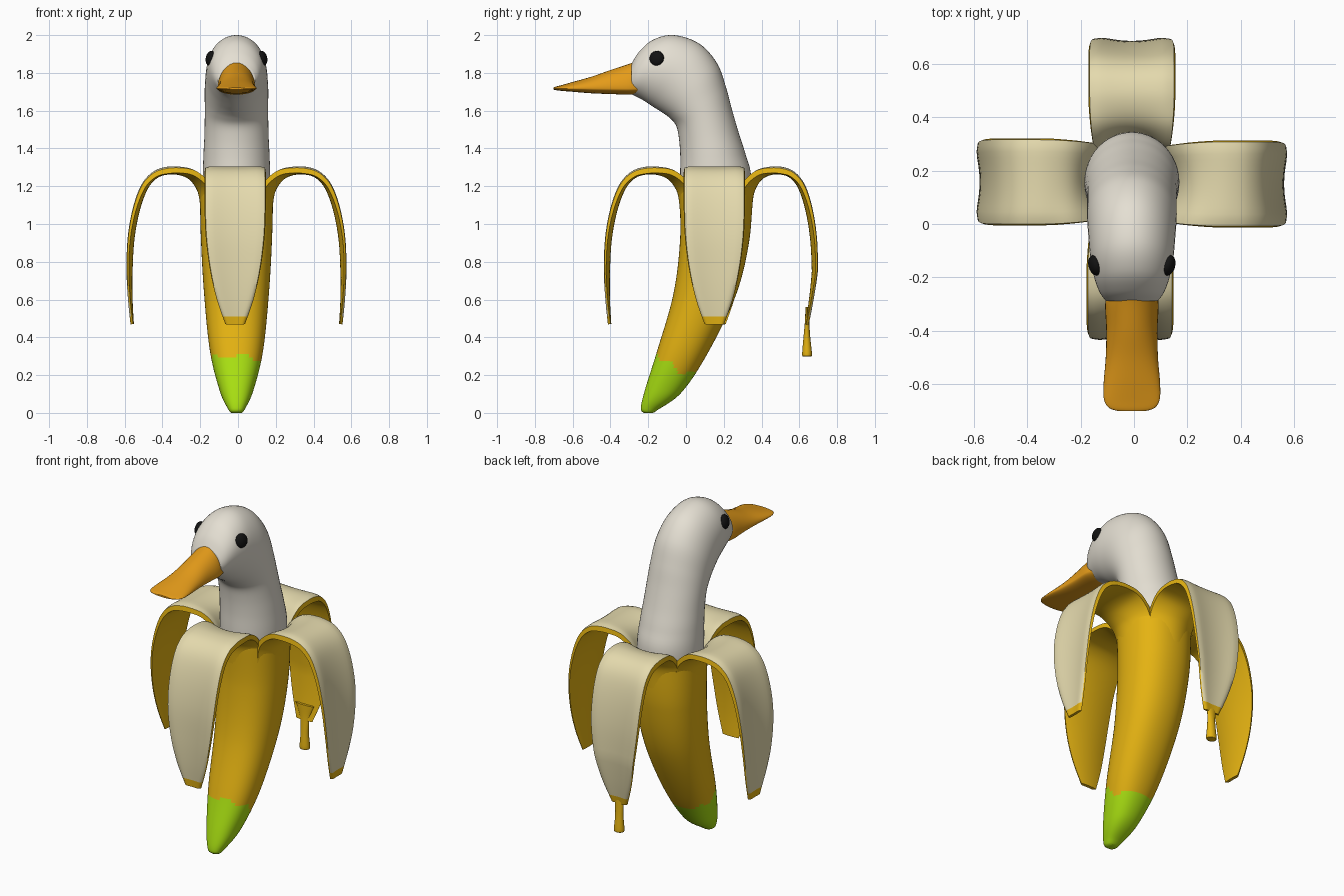
import bpy, bmesh, math
from mathutils import Vector

if "Cube" in bpy.data.objects:
    bpy.data.objects.remove(bpy.data.objects["Cube"])

def mat(name, r, g, b):
    m = bpy.data.materials.new(name)
    m.diffuse_color = (r, g, b, 1)
    m.use_nodes = True
    m.node_tree.nodes["Principled BSDF"].inputs["Base Color"].default_value = m.diffuse_color
    return m

YELLOW = mat("peel yellow", .78, .45, .006)
CREAM = mat("peel cream", .78, .70, .42)
GREEN = mat("unripe green", .40, .75, .006)
WHITE = mat("feather white", .78, .74, .65)
ORANGE = mat("beak orange", .78, .33, .01)
BLACK = mat("eye black", .006, .006, .006)
X0 = -.008          # slight sideways offset of the body
YC = .158           # centre of the peel opening

def smooth(rows, n):
    """Catmull-Rom interpolation of tuples, n steps per span."""
    out = []
    for i in range(len(rows) - 1):
        p0, p1 = rows[max(i - 1, 0)], rows[i]
        p2, p3 = rows[i + 1], rows[min(i + 2, len(rows) - 1)]
        for k in range(n):
            t = k / n
            out.append(tuple(.5 * (2*b + (c - a)*t + (2*a - 5*b + 4*c - d)*t*t
                                   + (3*b - a - 3*c + d)*t**3)
                             for a, b, c, d in zip(p0, p1, p2, p3)))
    out.append(rows[-1])
    return out

def loft(name, rings, mats, rule=None, angle=50):
    """Skin closed rings, cap both ends, colour faces by rule(centre, row, column)."""
    bm = bmesh.new()
    vs = [[bm.verts.new(p) for p in ring] for ring in rings]
    n = len(rings[0])
    for j in range(len(rings) - 1):
        for i in range(n):
            k = (i + 1) % n
            f = bm.faces.new((vs[j][i], vs[j][k], vs[j + 1][k], vs[j + 1][i]))
            if rule:
                f.material_index = rule(f.calc_center_median(), j, i)
    for ring, j in ((vs[0], 0), (vs[-1], len(rings) - 1)):
        f = bm.faces.new(ring)
        if rule:
            f.material_index = rule(f.calc_center_median(), j, n - 1)
    bmesh.ops.recalc_face_normals(bm, faces=bm.faces[:])
    me = bpy.data.meshes.new(name)
    bm.to_mesh(me)
    bm.free()
    for m in mats:
        me.materials.append(m)
    ob = bpy.data.objects.new(name, me)
    bpy.context.collection.objects.link(ob)
    bpy.ops.object.select_all(action='DESELECT')
    ob.select_set(True)
    bpy.context.view_layer.objects.active = ob
    bpy.ops.object.shade_smooth_by_angle(angle=math.radians(angle))
    return ob

def rings_from_profile(rows, sides, square=0):
    """Rows are (front y, front z, back y, back z, half width)."""
    rings = []
    for ay, az, by, bz, rx in rows:
        ring = []
        for i in range(sides):
            a = math.tau * i / sides
            s = 1 - square * math.cos(4 * a)
            ring.append((X0 + rx*s*math.cos(a),
                         (ay + by)/2 + (by - ay)/2*s*math.sin(a),
                         (az + bz)/2 + (bz - az)/2*s*math.sin(a)))
        rings.append(ring)
    return rings

# Banana body with green tip and a cream-lined rim
body = smooth([(-.225, 0, -.175, 0, .028), (-.24, .025, -.15, .015, .045),
               (-.22, .12, -.02, .11, .09), (-.155, .33, .12, .32, .143),
               (-.07, .63, .27, .63, .175), (-.035, .92, .34, .92, .192),
               (-.04, 1.17, .355, 1.17, .198)], 14)
outer_rows = len(body)
body += [(-.015, 1.17, .33, 1.17, .175), (-.015, 1.0, .32, 1.0, .17)]

def body_colour(c, j, i):
    if j >= outer_rows:
        return 1
    limit = .30 - .6*(c.y + .13) + .018*math.sin(40*c.x) + .02*math.sin(55*c.y)
    return 2 if c.z < min(max(limit, .21), .34) else 0

loft("banana_body", rings_from_profile(body, 64, .02), [YELLOW, CREAM, GREEN], body_colour)

# Peeled strips: rows are (radius, z, half width, thickness, edge curl)
STRIP = smooth([(.188, 1.04, .14, .035, .06), (.198, 1.14, .145, .035, .06),
                (.215, 1.19, .15, .037, .05), (.25, 1.235, .157, .04, .03),
                (.30, 1.258, .162, .04, .012), (.36, 1.262, .163, .04, .005),
                (.42, 1.243, .163, .037, .008), (.47, 1.185, .163, .033, .015),
                (.512, 1.07, .162, .028, .02), (.54, .92, .155, .024, .022),
                (.55, .75, .132, .021, .02), (.55, .60, .097, .019, .012),
                (.543, .47, .052, .017, .004)], 5)
ACROSS = 14

def strip(name, dx, dy, stretch, shift, tuck):
    d, side = Vector((dx, dy, 0)), Vector((-dy, dx, 0))
    centre = Vector((X0, YC, 0)) + side*shift
    path = [(.2 + (r - .2)*stretch - tuck*max(0, .75 - z), z) for r, z, *_ in STRIP]
    rings = []
    for j, (_, _, w, thick, curl) in enumerate(STRIP):
        (r0, z0), (r1, z1) = path[max(j - 1, 0)], path[min(j + 1, len(path) - 1)]
        nrm = (d*(z0 - z1) + Vector((0, 0, r1 - r0))).normalized()
        base = centre + d*path[j][0] + Vector((0, 0, path[j][1]))
        us = [2*i/ACROSS - 1 for i in range(ACROSS + 1)]
        inner = [base + side*(w*.97*u) + nrm*(thick + curl*u*u - .012*u**8) for u in us]
        outer = [base + side*(w*u) + nrm*(curl*u*u) for u in reversed(us)]
        rings.append(inner + outer)
    last = len(rings) - 3
    loft(name, rings, [YELLOW, CREAM],
         lambda c, j, i: 1 if i < ACROSS and j < last else 0)

strip("peel_strip_front", 0, -1, 1.03, -.007, 0)
strip("peel_strip_back", 0, 1, .88, 0, .1)
strip("peel_strip_right", 1, 0, 1.0, -.008, 0)
strip("peel_strip_left", -1, 0, 1.0, 0, 0)

# Stalk at the end of the back strip
stalk = smooth([(.632, .56, .65, .56, .06), (.63, .49, .652, .49, .032),
                (.622, .40, .658, .40, .024), (.615, .31, .667, .31, .03),
                (.622, .30, .66, .30, .024)], 6)
loft("banana_stalk", rings_from_profile(stalk, 20), [YELLOW])

# Neck and head
neck = smooth([(-.01, 1.0, .32, 1.0, .165), (-.03, 1.2, .345, 1.24, .178),
               (-.03, 1.35, .315, 1.37, .175), (-.037, 1.45, .28, 1.48, .17),
               (-.052, 1.52, .245, 1.6, .168), (-.085, 1.56, .213, 1.72, .168),
               (-.125, 1.59, .165, 1.85, .168), (-.165, 1.615, .07, 1.955, .163),
               (-.2, 1.638, -.065, 2.0, .155), (-.235, 1.66, -.175, 1.975, .14),
               (-.265, 1.675, -.25, 1.91, .12), (-.285, 1.685, -.29, 1.845, .098)], 6)
loft("head_and_neck", rings_from_profile(neck, 48), [WHITE])

# Beak: rows are (y, half width, top z, bottom z) around a wide line
beak = smooth([(-.25, .09, 1.868, 1.69), (-.3, .1, 1.848, 1.685), (-.4, .096, 1.815, 1.688),
               (-.5, .098, 1.78, 1.692), (-.6, .106, 1.752, 1.70), (-.66, .104, 1.735, 1.705),
               (-.69, .085, 1.727, 1.709), (-.702, .05, 1.722, 1.712)], 6)
rings = []
for y, w, top, low in beak:
    ring = []
    for i in range(36):
        c, s = math.cos(math.tau*i/36), math.sin(math.tau*i/36)
        ring.append((X0 + w*c, y, 1.717 + s*((top - 1.717) if s > 0 else (1.717 - low))))
    rings.append(ring)
loft("beak", rings, [ORANGE])

# Eyes
for name, sx in (("eye_right", 1), ("eye_left", -1)):
    bpy.ops.mesh.primitive_uv_sphere_add(segments=24, ring_count=14, radius=1,
                                         location=(X0 + sx*.138, -.155, 1.877))
    eye = bpy.context.object
    eye.name = name
    eye.scale = (.024, .039, .04)
    eye.rotation_euler = (0, -sx*.2, -sx*.25)
    eye.data.materials.append(BLACK)
    bpy.ops.object.shade_smooth()
